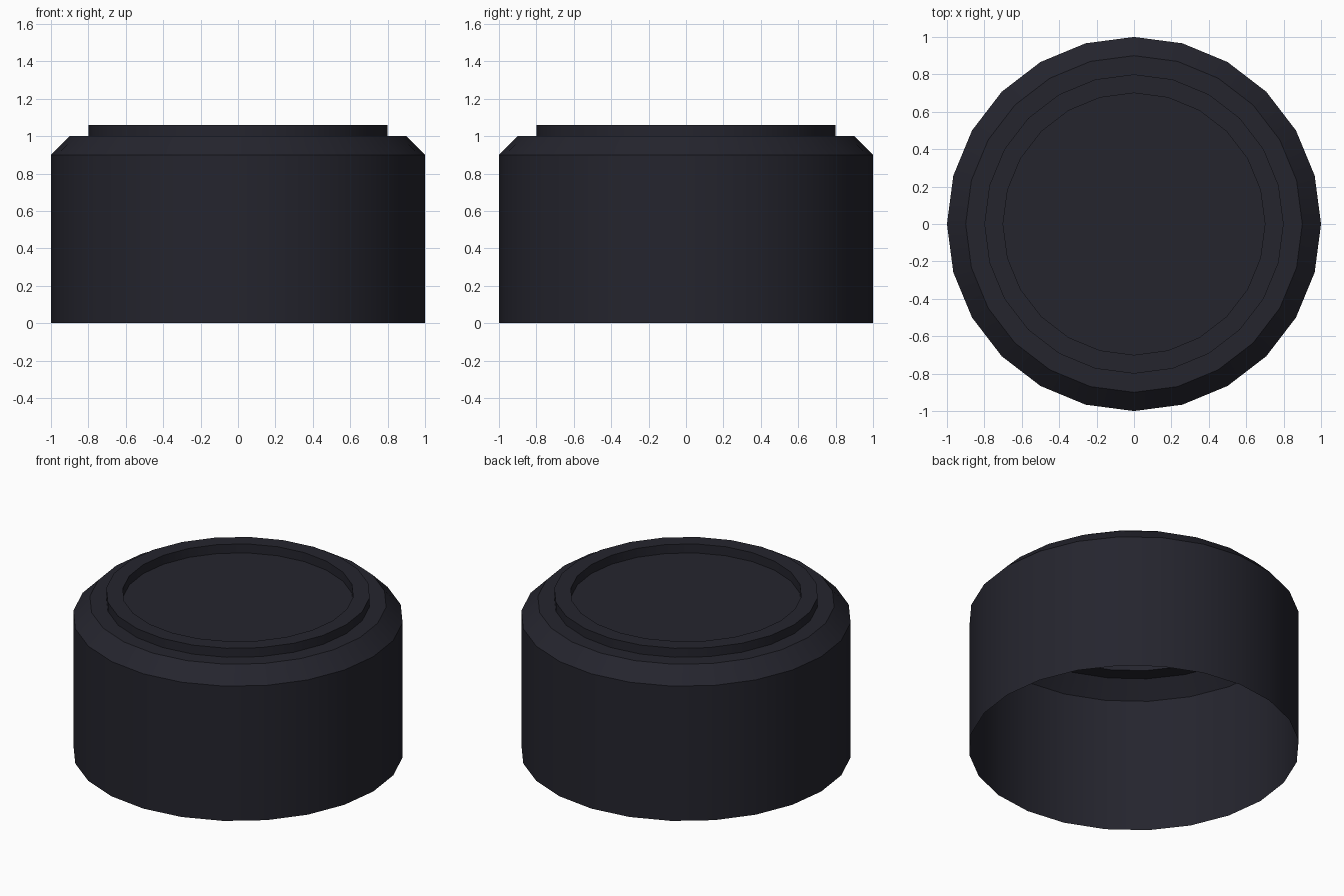
import bpy, bmesh, math

if "Cube" in bpy.data.objects:
    bpy.data.objects.remove(bpy.data.objects["Cube"])

SIDES = 24

# One dark blue-grey plastic
mat = bpy.data.materials.new("dark_plastic")
mat.diffuse_color = (0.018, 0.018, 0.027, 1)
mat.use_nodes = True
mat.node_tree.nodes["Principled BSDF"].inputs["Base Color"].default_value = mat.diffuse_color

# Lathe profile (radius, z): open base, wall, chamfer, shoulder, raised lip, recessed floor
profile = [(1.0, 0.0), (1.0, 0.9), (0.9, 1.0), (0.8, 1.0),
           (0.8, 1.06), (0.7, 1.06), (0.7, 1.0)]

bm = bmesh.new()
rings = []
for r, z in profile:
    rings.append([bm.verts.new((r * math.cos(math.tau * i / SIDES),
                                r * math.sin(math.tau * i / SIDES), z))
                  for i in range(SIDES)])

# Walls between neighbouring rings
for low, high in zip(rings, rings[1:]):
    for i in range(SIDES):
        j = (i + 1) % SIDES
        bm.faces.new((low[i], low[j], high[j], high[i]))

# Recessed top panel; the underside stays open
bm.faces.new(rings[-1])

mesh = bpy.data.meshes.new("round_cap")
bm.to_mesh(mesh)
bm.free()
mesh.materials.append(mat)

cap = bpy.data.objects.new("round_cap", mesh)
bpy.context.collection.objects.link(cap)
bpy.context.view_layer.objects.active = cap
cap.select_set(True)
bpy.ops.object.shade_smooth_by_angle(angle=math.radians(30))
